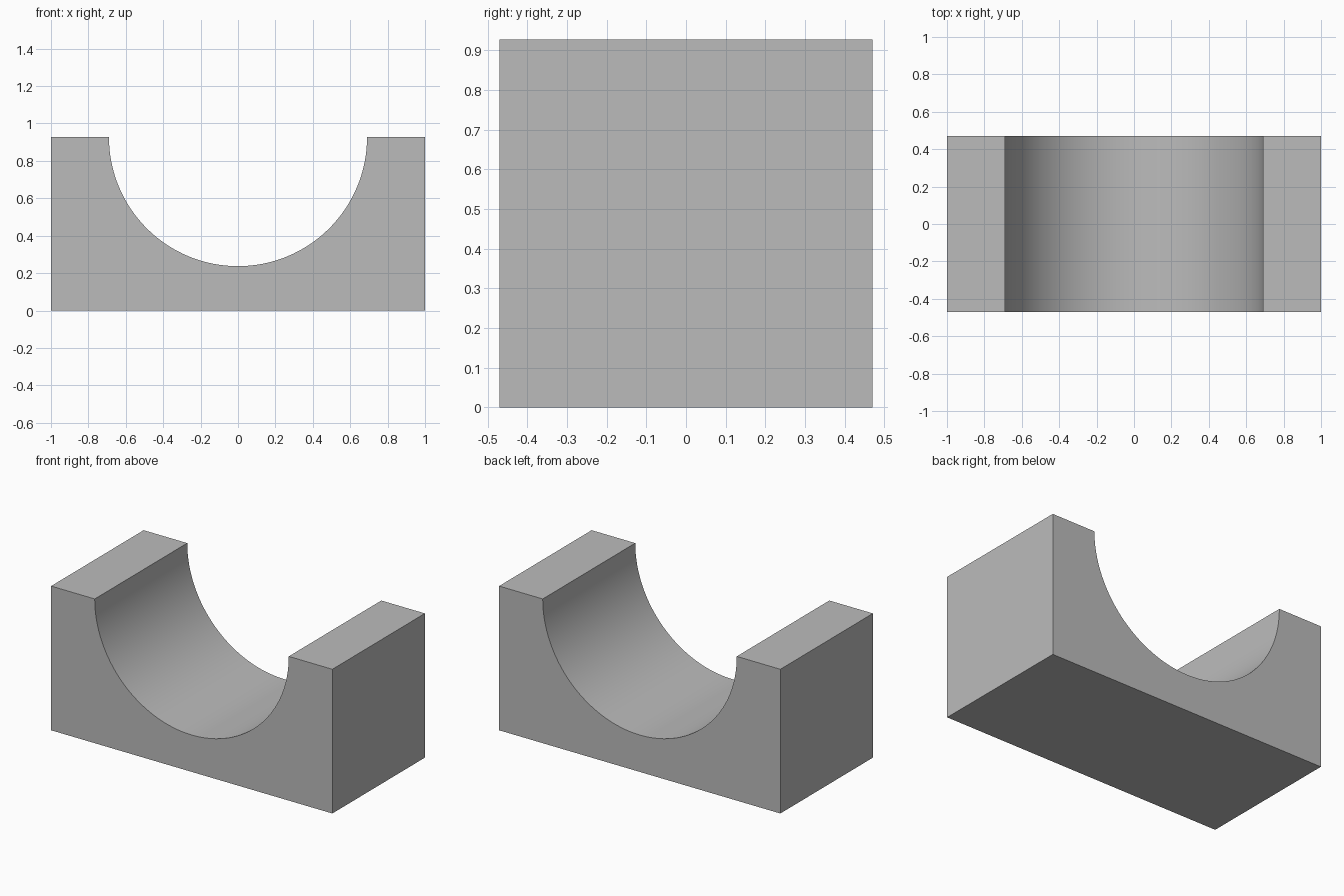
import bpy, bmesh, math

WIDTH, DEPTH, HEIGHT, RADIUS = 2.0, 0.94, 0.927, 0.69
SEGMENTS = 64

cube = bpy.data.objects.get("Cube")
if cube:
    bpy.data.objects.remove(cube, do_unlink=True)

# Plain grey finish
grey = bpy.data.materials.new("plain_grey")
grey.use_nodes = True
colour = (0.5, 0.5, 0.5, 1)
grey.diffuse_color = colour
grey.node_tree.nodes["Principled BSDF"].inputs["Base Color"].default_value = colour

# Block outline with a half-round channel in the top
half = WIDTH / 2
profile = [(-half, HEIGHT), (-half, 0), (half, 0), (half, HEIGHT)]
for i in range(SEGMENTS + 1):
    a = math.pi * i / SEGMENTS
    profile.append((RADIUS * math.cos(a), HEIGHT - RADIUS * math.sin(a)))

# Extrude the outline from front to back
bm = bmesh.new()
front = bm.faces.new([bm.verts.new((x, -DEPTH / 2, z)) for x, z in profile])
result = bmesh.ops.extrude_face_region(bm, geom=[front], use_keep_orig=True)
verts = [v for v in result["geom"] if isinstance(v, bmesh.types.BMVert)]
bmesh.ops.translate(bm, verts=verts, vec=(0, DEPTH, 0))
bmesh.ops.recalc_face_normals(bm, faces=bm.faces)

mesh = bpy.data.meshes.new("cradle_block")
bm.to_mesh(mesh)
bm.free()
mesh.materials.append(grey)
block = bpy.data.objects.new("cradle_block", mesh)
bpy.context.collection.objects.link(block)

# Smooth channel, crisp block edges
bpy.ops.object.select_all(action="DESELECT")
block.select_set(True)
bpy.context.view_layer.objects.active = block
bpy.ops.object.shade_smooth_by_angle(angle=math.radians(30))
